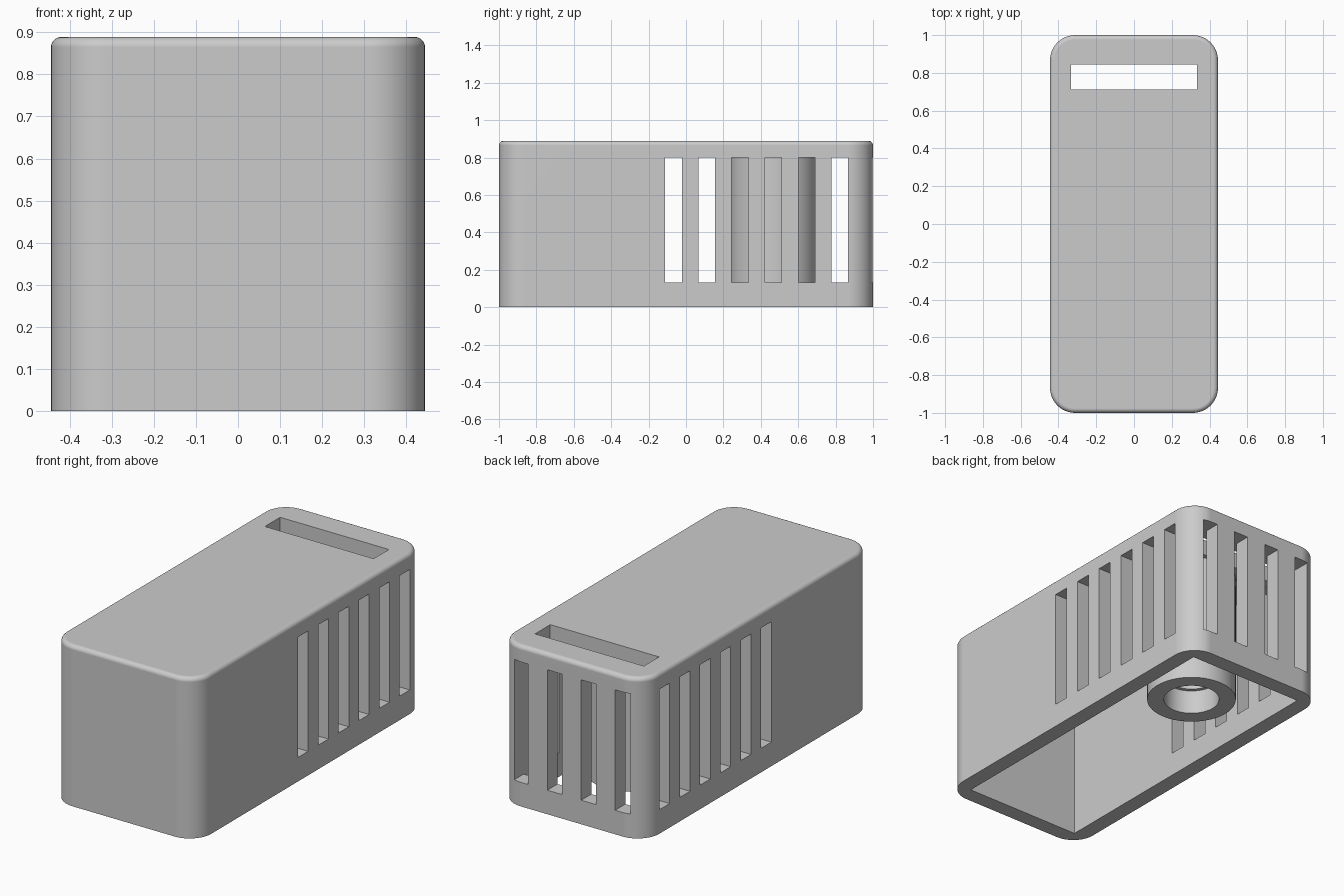
import bpy, bmesh, math
from mathutils import Matrix, Vector

if "Cube" in bpy.data.objects:
    bpy.data.objects.remove(bpy.data.objects["Cube"], do_unlink=True)

W, L, H = 0.889, 2.0, 0.889      # outer size
WALL = 0.089
SLOT = 0.089                     # vent width
Z0, Z1 = 0.133, 0.8              # vent bottom and top

grey = bpy.data.materials.new("matte_grey")
grey.use_nodes = True
colour = (0.6, 0.6, 0.6, 1)
grey.diffuse_color = colour
grey.node_tree.nodes["Principled BSDF"].inputs["Base Color"].default_value = colour


def add_box(bm, lo, hi):
    lo, hi = Vector(lo), Vector(hi)
    m = Matrix.Translation((lo + hi) / 2) @ Matrix.Diagonal((*(hi - lo), 1))
    return bmesh.ops.create_cube(bm, size=1, matrix=m)


def to_object(bm, name):
    bmesh.ops.recalc_face_normals(bm, faces=bm.faces)
    mesh = bpy.data.meshes.new(name)
    bm.to_mesh(mesh)
    bm.free()
    obj = bpy.data.objects.new(name, mesh)
    bpy.context.collection.objects.link(obj)
    mesh.materials.append(grey)
    return obj


def box_cutter(name, boxes):
    bm = bmesh.new()
    for lo, hi in boxes:
        add_box(bm, lo, hi)
    obj = to_object(bm, name)
    obj.hide_render = True
    return obj


def smooth(obj):
    bpy.ops.object.select_all(action="DESELECT")
    obj.select_set(True)
    bpy.context.view_layer.objects.active = obj
    bpy.ops.object.shade_smooth_by_angle(angle=math.radians(30))


# Outer body with round upright corners and a small round on the top rim
bm = bmesh.new()
add_box(bm, (-W / 2, -L / 2, 0), (W / 2, L / 2, H))
upright = [e for e in bm.edges if abs(e.verts[0].co.z - e.verts[1].co.z) > 0.1]
bmesh.ops.bevel(bm, geom=upright, offset=0.133, segments=12, profile=0.5, affect="EDGES")
rim = [e for e in bm.edges if all(v.co.z > H - 0.001 for v in e.verts)]
bmesh.ops.bevel(bm, geom=rim, offset=0.024, segments=5, profile=0.5, affect="EDGES")
housing = to_object(bm, "housing")

# Cavity open at the bottom, vents in the sides and back, slot in the roof
ix, iy = W / 2 - WALL, L / 2 - WALL
cavity = box_cutter("cavity_cutter", [((-ix, -iy, -0.1), (ix, iy, 0.8))])
vents = []
for i in range(6):
    y = -0.111 + i * 0.1778
    vents.append(((-0.6, y, Z0), (0.6, y + SLOT, Z1 - 0.001)))
for i in range(4):
    x = -0.311 + i * 0.2074
    vents.append(((x - SLOT / 2, 0.89, Z0), (x + SLOT / 2, 1.1, Z1 - 0.001)))
vent = box_cutter("vent_cutter", vents)
roof = box_cutter("roof_slot_cutter", [((-0.333, 0.711, 0.7), (0.333, 0.844, 1))])

cutters = [cavity, vent, roof]
for c in cutters:
    mod = housing.modifiers.new(c.name, "BOOLEAN")
    mod.operation, mod.solver, mod.object = "DIFFERENCE", "EXACT", c
bpy.context.view_layer.update()
cut = bpy.data.meshes.new_from_object(
    housing.evaluated_get(bpy.context.evaluated_depsgraph_get()))
housing.modifiers.clear()
housing.data = cut
for c in cutters:
    bpy.data.objects.remove(c, do_unlink=True)
smooth(housing)
housing.modifiers.new("even_shading", "WEIGHTED_NORMAL").keep_sharp = True

# Tube hanging from the roof, with a stepped bore
bm = bmesh.new()
profile = [(0.233, 0.81), (0.233, 0.07), (0.145, 0.07),
           (0.145, 0.205), (0.125, 0.205), (0.125, 0.81)]
verts = [bm.verts.new((r, 0, z)) for r, z in profile]
edges = [bm.edges.new((verts[i], verts[(i + 1) % len(verts)])) for i in range(len(verts))]
bmesh.ops.spin(bm, geom=verts + edges, cent=(0, 0, 0), axis=(0, 0, 1),
               angle=math.tau, steps=64, use_merge=True)
bmesh.ops.remove_doubles(bm, verts=bm.verts, dist=0.0001)
bmesh.ops.translate(bm, verts=bm.verts, vec=(0, 0.47, 0))
tube = to_object(bm, "inner_tube")
smooth(tube)
